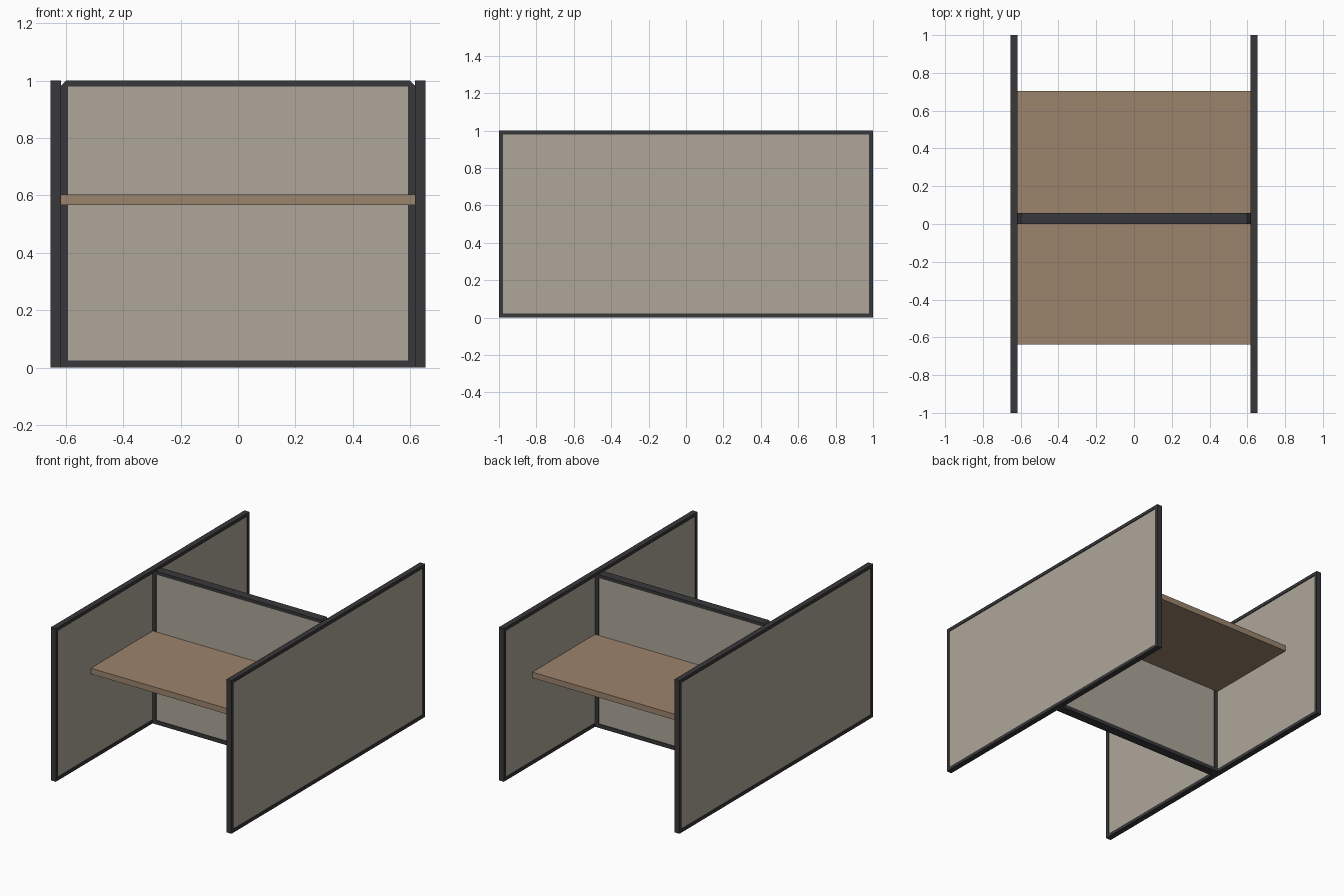
import bpy
import bmesh
from mathutils import Matrix

if "Cube" in bpy.data.objects:
    bpy.data.objects.remove(bpy.data.objects["Cube"])


def material(name, rgb):
    m = bpy.data.materials.new(name)
    m.diffuse_color = (*rgb, 1)
    m.use_nodes = True
    m.node_tree.nodes["Principled BSDF"].inputs["Base Color"].default_value = m.diffuse_color
    return m


FRAME = material("dark_frame", (0.04, 0.04, 0.043))
FABRIC = material("beige_fabric", (0.42, 0.38, 0.32))
WOOD = material("wood", (0.33, 0.23, 0.15))


def add(name, bm, mat):
    bmesh.ops.recalc_face_normals(bm, faces=bm.faces)
    me = bpy.data.meshes.new(name)
    bm.to_mesh(me)
    bm.free()
    me.materials.append(mat)
    ob = bpy.data.objects.new(name, me)
    bpy.context.collection.objects.link(ob)
    return ob


def box(name, lo, hi, mat):
    bm = bmesh.new()
    bmesh.ops.create_cube(bm, size=1)
    for v in bm.verts:
        v.co = [(a + b) / 2 + c * (b - a) for a, b, c in zip(lo, hi, v.co)]
    return add(name, bm, mat)


def frame(name, outer, inner, t, matrix):
    """Closed ring between two matching outlines (u, z), t thick."""
    bm = bmesh.new()
    rings = [[bm.verts.new((u, y, z)) for u, z in outline]
             for outline, y in ((outer, -t / 2), (outer, t / 2), (inner, t / 2), (inner, -t / 2))]
    n = len(outer)
    for k in range(4):
        a, b = rings[k], rings[(k + 1) % 4]
        for i in range(n):
            j = (i + 1) % n
            vs = list(dict.fromkeys((a[i], a[j], b[j], b[i])))
            bm.faces.new(vs)
    bmesh.ops.remove_doubles(bm, verts=bm.verts, dist=1e-5)
    bmesh.ops.transform(bm, matrix=matrix, verts=bm.verts)
    return add(name, bm, FRAME)


W = 0.617            # inner half width between side panels
T = 0.036            # side panel thickness
R = 0.005            # fabric recess

# side partitions
b = 0.021
for side, s in (("left", -1), ("right", 1)):
    x = s * (W + T / 2)
    outer = [(-1, 0), (1, 0), (1, 1), (-1, 1)]
    inner = [(-1 + b, b), (1 - b, b), (1 - b, 1 - b), (-1 + b, 1 - b)]
    frame(side + "_partition_frame", outer, inner, T,
          Matrix.Translation((x, 0, 0)) @ Matrix.Rotation(1.5707963, 4, 'Z'))
    h = T / 2 - R
    box(side + "_partition_fabric", (x - h, -1 + b, b), (x + h, 1 - b, 1 - b), FABRIC)

# centre partition with clipped top corners
c, f, y0, y1 = 0.018, 0.025, 0.0, 0.058
outer = [(-W, 0), (W, 0), (W, 1 - c), (W - c, 1), (c - W, 1), (-W, 1 - c)]
i = W - f
inner = [(-i, f), (i, f), (i, 0.979), (i, 0.979), (-i, 0.979), (-i, 0.979)]
frame("centre_partition_frame", outer, inner, y1 - y0,
      Matrix.Translation((0, (y0 + y1) / 2, 0)))
box("centre_partition_fabric", (-i, y0 + R, f), (i, y1 - R, 0.979), FABRIC)

# desktops on both sides
for name, a, d in (("front_desktop", -0.638, y0), ("back_desktop", y1, 0.705)):
    box(name, (-W, a, 0.566), (W, d, 0.604), WOOD)
